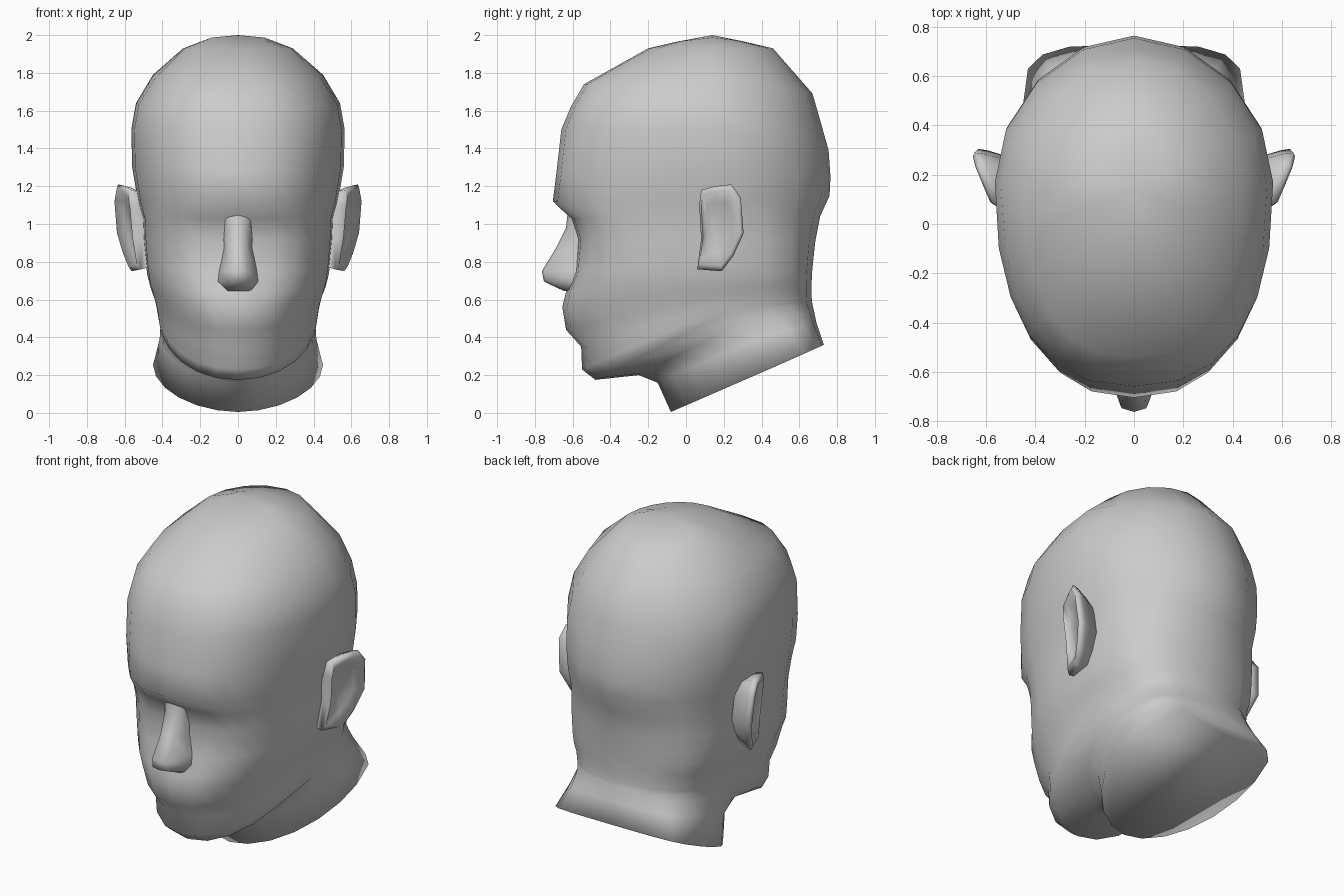
import bpy, bmesh
from math import sin, cos, pi, radians

if "Cube" in bpy.data.objects:
    bpy.data.objects.remove(bpy.data.objects["Cube"])


def finish(name, bm, angle):
    bmesh.ops.recalc_face_normals(bm, faces=bm.faces)
    me = bpy.data.meshes.new(name)
    bm.to_mesh(me)
    bm.free()
    ob = bpy.data.objects.new(name, me)
    bpy.context.collection.objects.link(ob)
    bpy.ops.object.select_all(action='DESELECT')
    ob.select_set(True)
    bpy.context.view_layer.objects.active = ob
    bpy.ops.object.shade_smooth_by_angle(angle=radians(angle))
    return ob


def bridge(bm, rings):
    for a, b in zip(rings, rings[1:]):
        n = len(a)
        for i in range(n):
            bm.faces.new((a[i], a[(i + 1) % n], b[(i + 1) % n], b[i]))


# Head and neck: rings through a front point, a widest side point and a back point
# front y, z | side x, y, z | back y, z
SECTIONS = [
    (-.05, 1.965, .14, .14, 1.987, .29, 1.97),
    (-.20, 1.93, .29, .14, 1.93, .46, 1.93),
    (-.54, 1.74, .45, .14, 1.79, .67, 1.69),
    (-.61, 1.62, .54, .15, 1.64, .71, 1.55),
    (-.66, 1.50, .565, .17, 1.50, .755, 1.39),
    (-.685, 1.28, .56, .18, 1.30, .765, 1.25),
    (-.705, 1.12, .53, .18, 1.12, .76, 1.15),
    (-.61, 1.03, .505, .18, 1.03, .71, 1.04),
    (-.575, .92, .50, .18, .91, .685, .91),
    (-.59, .75, .49, .19, .81, .675, .82),
    (-.635, .64, .48, .19, .73, .668, .75),
    (-.655, .56, .465, .18, .67, .665, .69),
    (-.635, .44, .445, .17, .62, .665, .645),
    (-.555, .35, .435, .17, .58, .665, .615),
    (-.55, .23, .428, .17, .55, .667, .59),
    (-.48, .175, .42, .19, .52, .67, .57),
    (-.25, .20, .41, .27, .47, .68, .53),
    (-.15, .16, .415, .37, .39, .69, .48),
    (-.08, .005, .45, .49, .253, .73, .36),
]
# squareness of each ring: rounded skull and brow, flat cheeks, tapered throat, broad nape
SQUARE_FRONT = [2, 2, 2.4, 2.4, 2.4, 2.4, 2.4, 2.9, 2.9, 2.8, 2.5, 2.2, 2.1, 2.1, 2.1, 2.1, 1.7, 1.7, 1.9]
SQUARE_BACK = [2, 2, 2, 1.95, 1.9, 1.9, 2, 2.2, 2.4, 2.5, 2.6, 2.7, 2.7, 2.8, 2.8, 2.8, 2.9, 3, 3.6]
FRONT, BACK = 6, 4


def head_ring(bm, sec, front, back):
    fy, fz, w, sy, sz, by, bz = sec
    ef, eb = 2 / front, 2 / back
    half = []
    for i in range(FRONT + 1):
        a = pi / 2 * i / FRONT
        t = max(cos(a), 0) ** ef
        half.append((w * sin(a) ** ef, sy + (fy - sy) * t, sz + (fz - sz) * t))
    for i in range(1, BACK + 1):
        a = pi / 2 * i / BACK
        t = sin(a) ** eb
        half.append((w * max(cos(a), 0) ** eb, sy + (by - sy) * t, sz + (bz - sz) * t))
    half[-1] = (0, by, bz)
    pts = half + [(-x, y, z) for x, y, z in half[-2:0:-1]]
    return [bm.verts.new(p) for p in pts]


bm = bmesh.new()
rings = [head_ring(bm, *args) for args in zip(SECTIONS, SQUARE_FRONT, SQUARE_BACK)]
bridge(bm, rings)
crown = bm.verts.new((0, .14, 2.0))
top = rings[0]
for i in range(len(top)):
    bm.faces.new((crown, top[i], top[(i + 1) % len(top)]))
bm.faces.new(rings[-1])
finish("head_and_neck", bm, 180)

# Nose: tip y, z, half width of the ridge, half width at the face
bm = bmesh.new()
rings = []
for y, z, ridge, base in [(-.625, 1.075, .04, .08), (-.635, .98, .04, .08),
                          (-.69, .87, .045, .08), (-.763, .75, .05, .11),
                          (-.752, .695, .055, .125), (-.645, .645, .05, .09)]:
    half = [(ridge, y + .015), (base * .85, -.60), (base, -.55), (base, -.50)]
    pts = [(0, y)] + half + [(-x, yy) for x, yy in half[::-1]]
    rings.append([bm.verts.new((x, yy, z)) for x, yy in pts])
bridge(bm, rings)
bm.faces.new(rings[0])
bm.faces.new(rings[-1])
finish("nose", bm, 80)

# Ears: outline (y, z) flared outwards towards the back, tapering into the head
OUTLINE = [(.07, 1.10), (.08, 1.18), (.15, 1.20), (.24, 1.21), (.29, 1.14),
           (.305, .95), (.25, .83), (.19, .75), (.06, .76), (.08, .92)]


def ear_loop(bm, side, scale, dx):
    loop = []
    for y, z in OUTLINE:
        y, z = .16 + (y - .16) * scale, .98 + (z - .98) * scale
        x = .555 + .40 * (y - .06) + .11 * (z - 1) + dx
        loop.append(bm.verts.new((side * x, y, z)))
    return loop


for side, name in ((1, "right_ear"), (-1, "left_ear")):
    bm = bmesh.new()
    loops = [ear_loop(bm, side, s, d) for s, d in
             ((.6, -.03), (.88, 0), (1, -.015), (.96, -.05), (.75, -.14))]
    bridge(bm, loops)
    bm.faces.new(loops[0])
    bm.faces.new(loops[-1])
    finish(name, bm, 80)
